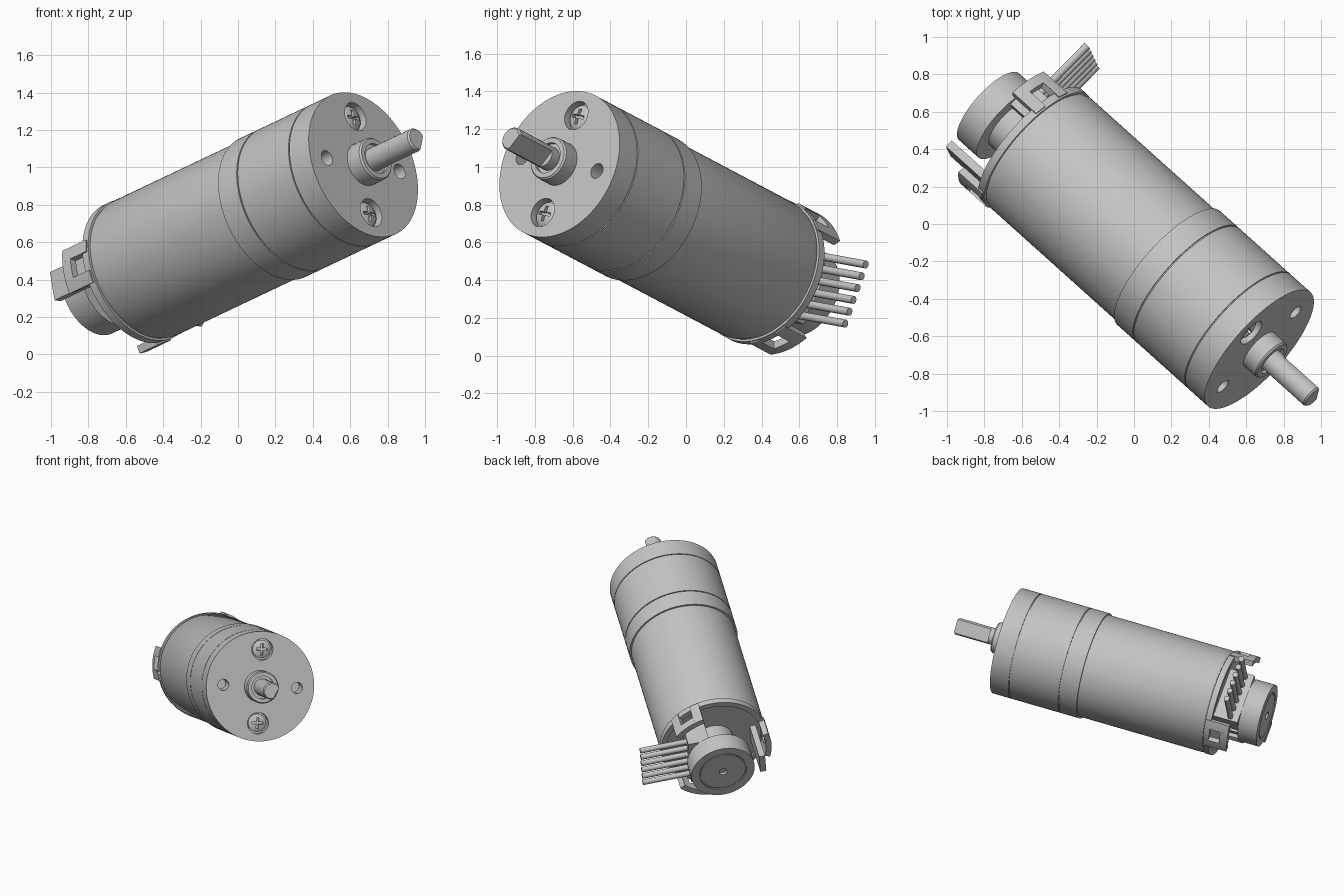
import bpy, bmesh, math
from mathutils import Matrix, Vector

cube = bpy.data.objects.get("Cube")
if cube:
    bpy.data.objects.remove(cube, do_unlink=True)

# Local frame: z runs out along the shaft, x points along the connector pins
axis = Vector((0.702, -0.63, 0.333)).normalized()
side = Vector((0.70, 0.70, -0.126))
side = (side - axis * side.dot(axis)).normalized()
up = axis.cross(side)
FRAME = Matrix((side, up, axis)).transposed().to_4x4()
FRAME.translation = Vector((0.67, -0.67, 1.015))

grey = bpy.data.materials.new("metal_grey")
grey.use_nodes = True
grey.diffuse_color = (0.55, 0.55, 0.55, 1)
grey.node_tree.nodes["Principled BSDF"].inputs["Base Color"].default_value = (0.55, 0.55, 0.55, 1)


def finish(name, bm):
    bmesh.ops.remove_doubles(bm, verts=bm.verts, dist=1e-5)
    bmesh.ops.recalc_face_normals(bm, faces=bm.faces)
    mesh = bpy.data.meshes.new(name)
    bm.to_mesh(mesh)
    bm.free()
    mesh.materials.append(grey)
    mesh.shade_smooth()
    mesh.set_sharp_from_angle(angle=math.radians(30))
    obj = bpy.data.objects.new(name, mesh)
    bpy.context.collection.objects.link(obj)
    obj.matrix_world = FRAME
    return obj


def lathe(name, profile, steps=64, x=0, y=0):
    """Spin (radius, height) points around the local z axis."""
    bm = bmesh.new()
    verts = [bm.verts.new((r, 0, z)) for r, z in profile]
    edges = [bm.edges.new(pair) for pair in zip(verts, verts[1:])]
    bmesh.ops.spin(bm, geom=verts + edges, axis=(0, 0, 1), cent=(0, 0, 0),
                   angle=math.tau, steps=steps, use_merge=True)
    bmesh.ops.translate(bm, verts=bm.verts, vec=(x, y, 0))
    return finish(name, bm)


def rod(name, radius, z0, z1, x=0, y=0, steps=32):
    return lathe(name, [(0, z0), (radius, z0), (radius, z1), (0, z1)], steps, x, y)


def box(name, low, high, turn=0):
    low, high = Vector(low), Vector(high)
    bm = bmesh.new()
    bmesh.ops.create_cube(bm, size=1)
    bmesh.ops.scale(bm, verts=bm.verts, vec=high - low)
    bmesh.ops.translate(bm, verts=bm.verts, vec=(low + high) / 2)
    bmesh.ops.rotate(bm, verts=bm.verts, cent=(0, 0, 0), matrix=Matrix.Rotation(turn, 3, 'Z'))
    return finish(name, bm)


def arc_block(name, r0, r1, a0, a1, z0, z1, steps=6):
    """Curved bar covering an angle range in degrees."""
    a0, a1 = math.radians(a0), math.radians(a1)
    bm = bmesh.new()
    face = bm.faces.new([bm.verts.new((r, 0, z)) for r, z in
                         ((r0, z0), (r1, z0), (r1, z1), (r0, z1))])
    bmesh.ops.rotate(bm, verts=bm.verts, cent=(0, 0, 0), matrix=Matrix.Rotation(a0, 3, 'Z'))
    end = bmesh.ops.spin(bm, geom=[face], axis=(0, 0, 1), cent=(0, 0, 0),
                         angle=a1 - a0, steps=steps)["geom_last"]
    if not face.is_valid:
        face = None
    return finish(name, bm)


def cut(obj, cutters):
    for cutter in cutters:
        cutter.hide_render = True
        mod = obj.modifiers.new("cut", 'BOOLEAN')
        mod.operation, mod.object, mod.solver = 'DIFFERENCE', cutter, 'EXACT'
    bpy.context.view_layer.update()
    graph = bpy.context.evaluated_depsgraph_get()
    mesh = bpy.data.meshes.new_from_object(obj.evaluated_get(graph))
    obj.modifiers.clear()
    obj.data = mesh
    mesh.shade_smooth()
    mesh.set_sharp_from_angle(angle=math.radians(30))
    for cutter in cutters:
        bpy.data.objects.remove(cutter, do_unlink=True)


# Gearbox with seam grooves, mounting holes and screw recesses
R, G = 0.41, 0.402
gearbox = lathe("gearbox", [
    (0, 0), (R, 0), (R, -0.147), (G, -0.147), (G, -0.154), (R, -0.154),
    (R, -0.541), (G, -0.541), (G, -0.549), (R, -0.549), (R, -0.69), (0, -0.69)], 96)
cut(gearbox, [rod("hole_cutter", 0.042, -0.12, 0.05, x=s * 0.28) for s in (-1, 1)]
    + [rod("recess_cutter", 0.08, -0.05, 0.05, y=s * 0.275) for s in (-1, 1)])

# Screws with a cross recess
for s in (-1, 1):
    y = s * 0.275
    screw = lathe("face_screw", [(0, -0.06), (0.068, -0.06), (0.068, -0.03),
                                 (0.045, -0.016), (0, -0.012)], 32, y=y)
    cut(screw, [box("slot_a", (-0.042, y - 0.009, -0.04), (0.042, y + 0.009, 0.02)),
                box("slot_b", (-0.009, y - 0.042, -0.04), (0.009, y + 0.042, 0.02))])

# Output boss and D-shaped shaft
lathe("shaft_boss", [(0, -0.01), (0.12, -0.01), (0.12, 0.09), (0.112, 0.1),
                     (0.085, 0.1), (0.085, 0.08), (0, 0.08)], 48)
shaft = lathe("output_shaft", [(0, 0), (0.064, 0), (0.064, 0.4), (0.056, 0.41), (0, 0.41)], 32)
cut(shaft, [box("flat_cutter", (0.036, -0.1, 0.14), (0.1, 0.1, 0.5), math.radians(-25))])

# Motor can with rolled back rim, and plastic end cap
M = 0.397
lathe("motor_can", [(0, -0.68), (M, -0.68), (M, -1.66), (0.39, -1.685), (0, -1.685)], 96)
lathe("end_cap", [(0, -1.68), (0.385, -1.68), (0.385, -1.69), (0.4, -1.69), (0.4, -1.735),
                  (0.36, -1.735), (0.36, -1.72), (0, -1.72)], 96)

# Three windowed clips around the end cap
for angle in (60, 180, 300):
    for s in (-1, 1):
        arc_block("clip_leg", 0.365, 0.408, angle + s * 12.5 - 5, angle + s * 12.5 + 5, -1.88, -1.70)
    arc_block("clip_bridge", 0.365, 0.408, angle - 8, angle + 8, -1.88, -1.82)

# Power terminal tab
box("terminal_tab", (-0.325, -0.09, -2.05), (-0.28, 0.07, -1.7))

# Rear hub and encoder magnet wheel
rod("rear_hub", 0.15, -1.92, -1.7, steps=48)
lathe("encoder_wheel", [(0, -1.91), (0.24, -1.91), (0.24, -2.06), (0.18, -2.06), (0.18, -2.052),
                        (0.17, -2.052), (0.17, -2.06), (0.03, -2.06), (0.03, -2.04), (0, -2.04)])

# Connector housing with a row of pins
box("connector_housing", (0.06, -0.2, -1.91), (0.22, 0.2, -1.71))
for i in range(6):
    y = (i - 2.5) * 0.067
    pin = rod("connector_pin", 0.021, 0.18, 0.575, steps=20)
    pin.matrix_world = FRAME @ Matrix.Translation((0, y, -1.845)) @ Matrix.Rotation(math.pi / 2, 4, 'Y')
